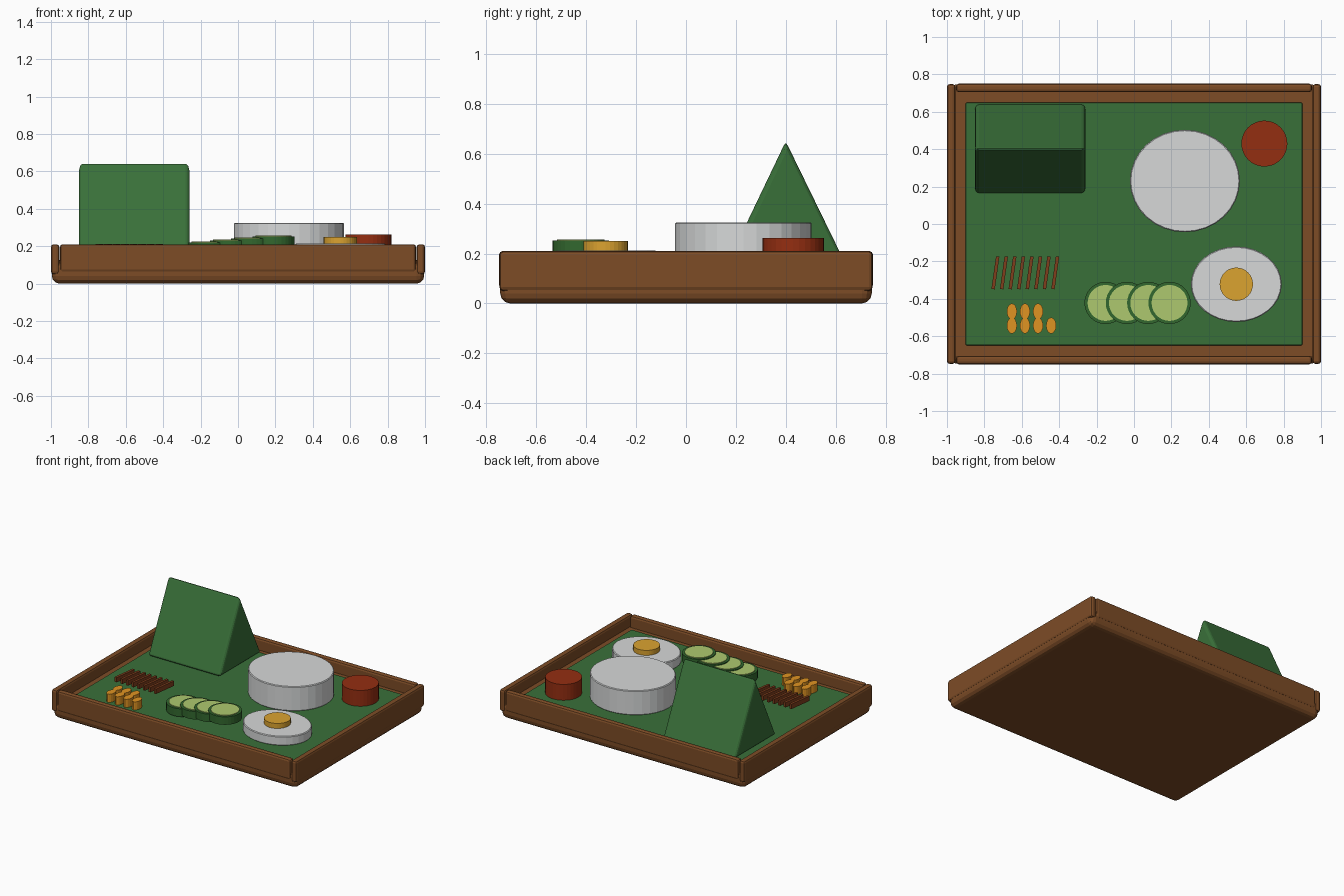
import bpy, bmesh, math
from mathutils import Matrix, Vector

if "Cube" in bpy.data.objects:
    bpy.data.objects.remove(bpy.data.objects["Cube"])


def material(name, r, g, b):
    m = bpy.data.materials.new(name)
    lin = [((c / 255 + 0.055) / 1.055) ** 2.4 for c in (r, g, b)]
    m.diffuse_color = (*lin, 1)
    m.use_nodes = True
    m.node_tree.nodes["Principled BSDF"].inputs["Base Color"].default_value = m.diffuse_color
    return m


WOOD = material("brown wood", 125, 76, 38)
GREEN = material("leaf green", 57, 112, 57)
RIND = material("dark rind green", 50, 103, 46)
FLESH = material("pale green", 174, 201, 110)
WHITE = material("white", 215, 217, 217)
YOLK = material("yolk yellow", 219, 163, 48)
ORANGE = material("orange", 224, 148, 34)
RED = material("sauce red", 148, 46, 17)
STICK = material("reddish brown", 128, 62, 28)


def finish(name, bm, mat, bevel=0, segments=2):
    bmesh.ops.recalc_face_normals(bm, faces=bm.faces)
    mesh = bpy.data.meshes.new(name)
    bm.to_mesh(mesh)
    bm.free()
    mesh.materials.append(mat)
    ob = bpy.data.objects.new(name, mesh)
    bpy.context.collection.objects.link(ob)
    if bevel:
        mod = ob.modifiers.new("rounded edges", 'BEVEL')
        mod.width, mod.segments = bevel, segments
    return ob


def box(name, x0, x1, y0, y1, z0, z1, mat, bevel=0, segments=2):
    bm = bmesh.new()
    bmesh.ops.create_cube(bm, size=1)
    bmesh.ops.scale(bm, vec=(x1 - x0, y1 - y0, z1 - z0), verts=bm.verts)
    bmesh.ops.translate(bm, vec=((x0 + x1) / 2, (y0 + y1) / 2, (z0 + z1) / 2), verts=bm.verts)
    return finish(name, bm, mat, bevel, segments)


def disc(name, x, y, rx, ry, z0, z1, mat, sides=32, bevel=0):
    bm = bmesh.new()
    bmesh.ops.create_cone(bm, cap_ends=True, segments=sides, radius1=1, radius2=1, depth=1)
    bmesh.ops.scale(bm, vec=(rx, ry, z1 - z0), verts=bm.verts)
    bmesh.ops.translate(bm, vec=(x, y, (z0 + z1) / 2), verts=bm.verts)
    ob = finish(name, bm, mat, bevel, 1)
    if bevel:
        ob.modifiers[0].limit_method = 'ANGLE'
    return ob


# Tray: base slab, four rim rails and the leaf lining
FLOOR = 0.145
box("tray_base", -0.995, 0.995, -0.745, 0.745, 0, 0.125, WOOD, 0.04, 3)
for s, side in ((-1, "front"), (1, "back")):
    y0, y1 = sorted((s * 0.705, s * 0.75))
    box(side + "_rail", -0.952, 0.952, y0, y1, 0.06, 0.21, WOOD, 0.015)
for s, side in ((-1, "left"), (1, "right")):
    x0, x1 = sorted((s * 0.955, s * 1.0))
    box(side + "_rail", x0, x1, -0.748, 0.748, 0.05, 0.21, WOOD, 0.015)
box("leaf_lining", -0.9, 0.9, -0.65, 0.65, 0.115, FLOOR, GREEN, 0.008)

# Folded leaf wedge: triangular prism
bm = bmesh.new()
tri = [bm.verts.new((-0.85, y, z)) for y, z in ((0.16, 0.148), (0.645, 0.148), (0.4, 0.65))]
face = bm.faces.new(tri)
ext = bmesh.ops.extrude_face_region(bm, geom=[face])
bmesh.ops.translate(bm, vec=(0.59, 0, 0),
                    verts=[v for v in ext["geom"] if isinstance(v, bmesh.types.BMVert)])
finish("leaf_wedge", bm, GREEN, 0.02, 3)

# Rice mound and sauce pot
disc("rice_mound", 0.272, 0.23, 0.294, 0.274, FLOOR, 0.325, WHITE, 32, 0.005)
disc("sauce_pot", 0.697, 0.43, 0.123, 0.123, FLOOR, 0.262, RED)

# Fried egg
disc("egg_white", 0.547, -0.322, 0.243, 0.202, FLOOR, 0.213, WHITE, 32, 0.005)
disc("egg_yolk", 0.547, -0.322, 0.089, 0.089, 0.205, 0.25, YOLK)

# Overlapping cucumber slices, each a little higher than the last
for i in range(4):
    x, top = -0.152 + 0.114 * i, 0.219 + 0.011 * i
    disc(f"cucumber_rind_{i + 1}", x, -0.422, 0.113, 0.113, top - 0.058, top, RIND)
    disc(f"cucumber_flesh_{i + 1}", x, -0.422, 0.096, 0.096, top - 0.003, top + 0.005, FLESH)

# Row of slanted small sticks
for i in range(8):
    ob = box(f"fried_stick_{i + 1}", -0.009, 0.009, -0.088, 0.088, -0.018, 0.018, STICK)
    ob.location = (-0.741 + 0.0457 * i, -0.261, 0.194)
    ob.rotation_euler.z = math.radians(-8)

# Peanuts in two rows
for i in range(7):
    row, col = divmod(i, 4)
    disc(f"peanut_{i + 1}", -0.653 + 0.07 * col, -0.543 + 0.075 * row,
         0.027, 0.043, FLOOR, 0.205, ORANGE, 16)
